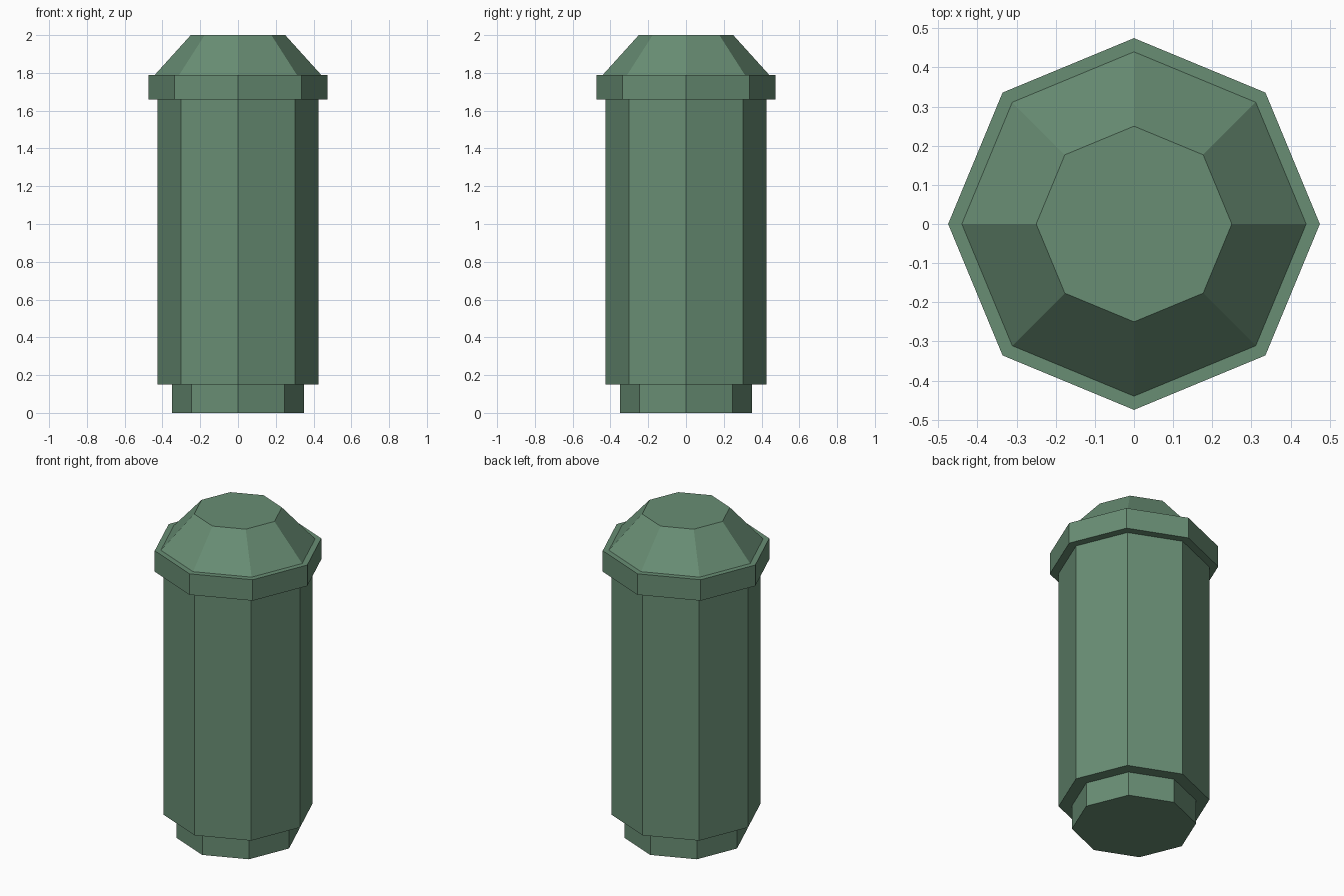
import bpy
import math

if "Cube" in bpy.data.objects:
    bpy.data.objects.remove(bpy.data.objects["Cube"])

green = bpy.data.materials.new("muted green")
green.diffuse_color = (0.14, 0.27, 0.175, 1.0)
green.use_nodes = True
green.node_tree.nodes["Principled BSDF"].inputs["Base Color"].default_value = green.diffuse_color


def octagon_part(name, bottom_radius, top_radius, z0, z1):
    """Eight-sided prism or frustum with corners on the x and y axes."""
    verts = []
    for radius, z in ((bottom_radius, z0), (top_radius, z1)):
        for i in range(8):
            a = i * math.pi / 4
            verts.append((radius * math.cos(a), radius * math.sin(a), z))
    faces = [(i, (i + 1) % 8, (i + 1) % 8 + 8, i + 8) for i in range(8)]
    faces += [tuple(reversed(range(8))), tuple(range(8, 16))]
    mesh = bpy.data.meshes.new(name)
    mesh.from_pydata(verts, [], faces)
    mesh.materials.append(green)
    obj = bpy.data.objects.new(name, mesh)
    bpy.context.collection.objects.link(obj)
    return obj


# Narrow foot, main shaft, overhanging rim, tapered cap
octagon_part("foot", 0.35, 0.35, 0.0, 0.15)
octagon_part("shaft", 0.425, 0.425, 0.15, 1.66)
octagon_part("rim", 0.475, 0.475, 1.66, 1.79)
octagon_part("cap", 0.44, 0.25, 1.79, 2.0)
